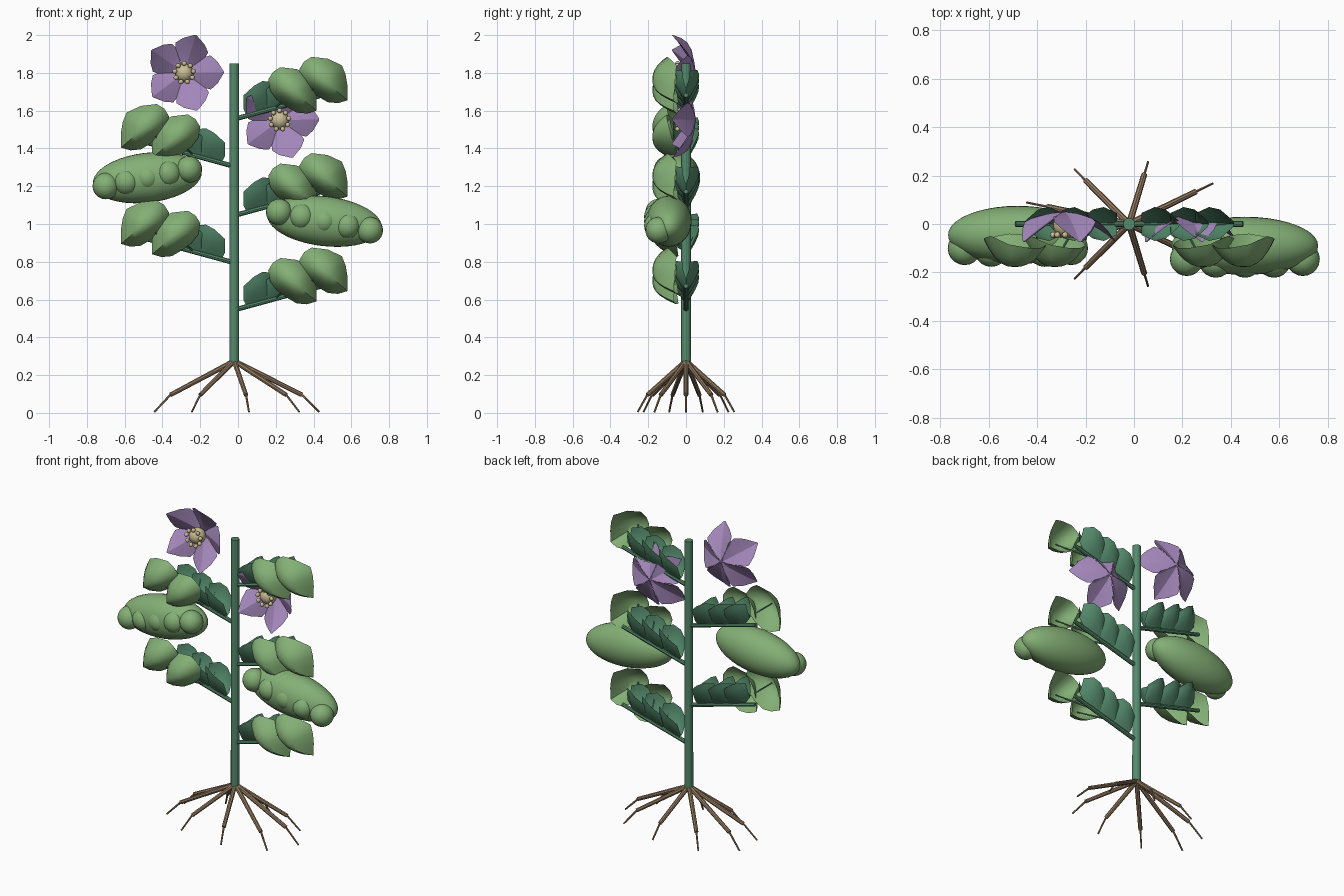
import bpy, bmesh, math
from mathutils import Vector, Matrix

if "Cube" in bpy.data.objects:
    bpy.data.objects.remove(bpy.data.objects["Cube"])

CX = -0.02  # stem axis


def material(name, rgb):
    m = bpy.data.materials.new(name)
    m.diffuse_color = (*rgb, 1)
    m.use_nodes = True
    m.node_tree.nodes["Principled BSDF"].inputs["Base Color"].default_value = m.diffuse_color
    return m


LIGHT = material("light_green", (0.23, 0.43, 0.18))
DARK = material("stem_green", (0.09, 0.255, 0.15))
PURPLE = material("petal_purple", (0.38, 0.25, 0.51))
CREAM = material("flower_cream", (0.60, 0.51, 0.30))
BROWN = material("root_brown", (0.29, 0.19, 0.115))


def finish(name, bm, mat, smooth=None):
    bmesh.ops.recalc_face_normals(bm, faces=bm.faces)
    me = bpy.data.meshes.new(name)
    bm.to_mesh(me)
    bm.free()
    me.materials.append(mat)
    ob = bpy.data.objects.new(name, me)
    bpy.context.collection.objects.link(ob)
    if smooth:
        bpy.context.view_layer.objects.active = ob
        ob.select_set(True)
        bpy.ops.object.shade_smooth_by_angle(angle=math.radians(smooth))
        ob.select_set(False)
    return ob


def rod(bm, a, b, r1, r2, sides=8):
    a, b = Vector(a), Vector(b)
    d = b - a
    mat = Matrix.Translation((a + b) / 2) @ d.to_track_quat('Z', 'Y').to_matrix().to_4x4()
    bmesh.ops.create_cone(bm, cap_ends=True, segments=sides, radius1=r1, radius2=r2,
                          depth=d.length, matrix=mat)


def ball(bm, center, r, segs=16):
    bmesh.ops.create_uvsphere(bm, u_segments=segs, v_segments=segs // 2 + 2, radius=r,
                              matrix=Matrix.Translation(center))


def sheet(bm, rows):
    """Skin a grid of points."""
    vs = [[bm.verts.new(p) for p in row] for row in rows]
    for r, s in zip(vs, vs[1:]):
        for i in range(len(r) - 1):
            bm.faces.new((r[i], r[i + 1], s[i + 1], s[i]))


# Stem
bm = bmesh.new()
rod(bm, (CX, 0, 0.27), (CX, 0, 1.85), 0.026, 0.025, 12)
finish("stem", bm, DARK, 25)

# Roots: thick upper length and thin tip, spread in an oval
bm = bmesh.new()
for k in range(9):
    a = math.radians(40 * k)
    dx, dy = 0.45 * math.cos(a), 0.26 * math.sin(a)
    knee = (CX + dx * 0.8, dy * 0.8, 0.095)
    rod(bm, (CX, 0, 0.275), knee, 0.014, 0.012)
    rod(bm, knee, (CX + dx, dy, 0.005), 0.006, 0.005, 6)
finish("roots", bm, BROWN, 40)

# Outline of a broad leaflet (x, z around its centre, rim depth)
BROAD = [(-0.13, 0.06, -0.09), (-0.105, 0.10, -0.10), (-0.065, 0.125, -0.10), (0.02, 0.115, -0.085),
         (0.095, 0.08, -0.05), (0.115, 0.03, -0.055), (0.125, -0.03, -0.06), (0.125, -0.105, -0.065),
         (0.075, -0.12, -0.05), (0.02, -0.115, -0.04), (-0.04, -0.08, -0.045),
         (-0.085, -0.045, -0.055), (-0.12, 0.0, -0.075)]


def broad_leaf(bm, side, cx, cz):
    """Dome bulging towards the front, hollow behind."""
    n = 7
    rows = []
    for i in range(n + 1):
        s = math.sin(math.pi / 2 * i / n)
        rows.append([(CX + side * (cx + x * s), -0.178 + (y + 0.178) * s ** 2.4, cz + z * s)
                     for x, z, y in BROAD + BROAD[:1]])
    sheet(bm, rows)
    bmesh.ops.remove_doubles(bm, verts=bm.verts, dist=0.0005)


def folded_leaf(bm, side, bx, bz):
    """Leaf folded along its midrib, halves spreading upward to a pointed tip."""
    # midrib x, midrib z, edge x, edge z, edge half width
    stations = [(0.0, 0.0, -0.015, 0.03, 0.012), (0.02, 0.005, -0.015, 0.105, 0.045),
                (0.06, 0.016, 0.04, 0.155, 0.07), (0.11, 0.035, 0.085, 0.18, 0.06),
                (0.145, 0.085, 0.13, 0.175, 0.02)]
    rows = []
    for xm, zm, xe, ze, w in stations:
        row = []
        for j in range(-4, 5):
            t = abs(j) / 4
            y = math.copysign(w * math.sin(t * math.pi / 2), j)
            row.append((CX + side * (bx + xm + (xe - xm) * t), y, bz + zm + (ze - zm) * t))
        rows.append(row)
    sheet(bm, rows)


# Branches with folded leaves along them and broad leaflets in front
for label, side, z0 in [("right_low", 1, 0.55), ("left_low", -1, 0.80), ("right_middle", 1, 1.05),
                        ("left_high", -1, 1.31), ("right_high", 1, 1.56)]:
    slope = 0.26
    bm = bmesh.new()
    rod(bm, (CX, 0, z0 - 0.005), (CX + side * 0.47, 0, z0 + 0.47 * slope), 0.013, 0.012)
    for bx, cx, cz in [(0.22, 0.31, 0.145), (0.33, 0.475, 0.20)]:
        rod(bm, (CX + side * bx, 0, z0 + bx * slope), (CX + side * cx, -0.165, z0 + cz), 0.006, 0.004, 6)
    finish("branch_" + label, bm, DARK, 40)

    bm = bmesh.new()
    for bx in (0.065, 0.185, 0.29):
        folded_leaf(bm, side, bx, z0 + bx * slope)
    finish("folded_leaves_" + label, bm, DARK, 35)

    bm = bmesh.new()
    broad_leaf(bm, side, 0.31, z0 + 0.145)
    broad_leaf(bm, side, 0.475, z0 + 0.20)
    finish("broad_leaves_" + label, bm, LIGHT, 40)

# Pods with a row of peas along the front
for label, c, half, tilt, step in [("left", (-0.48, -0.045, 1.245), 0.29, 0.2, 0.11),
                                   ("right", (0.458, -0.09, 1.015), 0.305, -0.2, 0.12)]:
    c = Vector(c)
    bm = bmesh.new()
    rot = Matrix.Rotation(-math.atan(tilt * 0.6), 4, 'Y')
    bmesh.ops.create_uvsphere(bm, u_segments=32, v_segments=20, radius=1,
                              matrix=Matrix.Translation(c) @ rot
                              @ Matrix.Diagonal((half, 0.12, 0.132, 1))
                              @ Matrix.Rotation(math.pi / 2, 4, 'Y'))
    finish("pod_" + label, bm, LIGHT, 60)
    bm = bmesh.new()
    for k in range(-2, 3):
        x = step * k
        ball(bm, c + Vector((x, -0.055 if abs(k) == 2 else -0.062, tilt * x)), 0.07, 20)
    finish("peas_" + label, bm, LIGHT, 60)

# Petal stations: distance out, half width, depth of midline
PETAL = [(0.0, 0.006, 0.05), (0.05, 0.035, 0.032), (0.10, 0.08, 0.003),
         (0.14, 0.09, -0.022), (0.175, 0.06, -0.046), (0.21, 0.004, -0.075)]

# Flowers: five cupped petals around a beaded centre
for label, fx, fz in [("left", -0.285, 1.80), ("right", 0.22, 1.55)]:
    bm = bmesh.new()
    for k in range(5):
        a = math.radians(72 * k + 1)
        ux, uz = math.cos(a), math.sin(a)
        rows = []
        for r, w, y in PETAL:
            rows.append([(fx + ux * r - uz * w * j / 2, y + 0.03 * (w / 0.09) * (abs(j) / 2) ** 1.2,
                          fz + uz * r + ux * w * j / 2) for j in range(-2, 3)])
        sheet(bm, rows)
    finish("petals_" + label, bm, PURPLE, 20)
    bm = bmesh.new()
    ball(bm, (fx, -0.005, fz), 0.05)
    for k in range(9):
        a = math.radians(40 * k + 10)
        p = (fx + 0.05 * math.cos(a), -0.045, fz + 0.05 * math.sin(a))
        ball(bm, p, 0.013, 8)
        rod(bm, (fx, 0.01, fz), p, 0.004, 0.004, 5)
    finish("flower_centre_" + label, bm, CREAM, 60)
